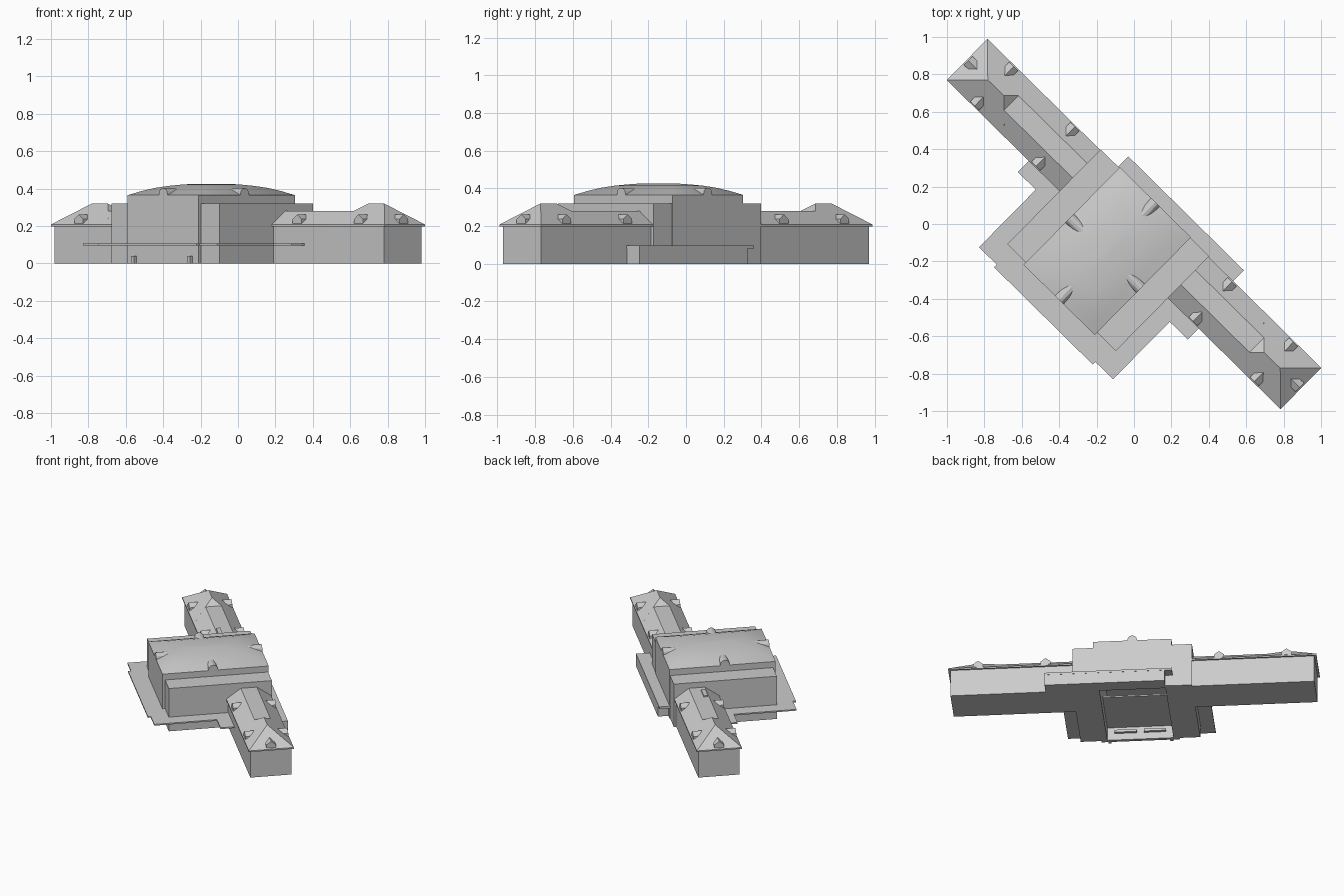
import bpy, bmesh
from math import radians, cos, sin, pi
from mathutils import Matrix, Vector

if "Cube" in bpy.data.objects:
    bpy.data.objects.remove(bpy.data.objects["Cube"])

GREY = (0.6, 0.6, 0.6, 1.0)
mat = bpy.data.materials.new("plain grey")
mat.use_nodes = True
mat.diffuse_color = GREY
mat.node_tree.nodes["Principled BSDF"].inputs["Base Color"].default_value = GREY

# The building is laid out along u (length) and v (depth), then turned
TURN = Matrix.Rotation(radians(-44.6), 4, 'Z')


def finish(name, bm, smooth=False):
    bmesh.ops.recalc_face_normals(bm, faces=bm.faces)
    bm.transform(TURN)
    for f in bm.faces:
        f.smooth = smooth
    me = bpy.data.meshes.new(name)
    bm.to_mesh(me)
    bm.free()
    me.materials.append(mat)
    ob = bpy.data.objects.new(name, me)
    bpy.context.collection.objects.link(ob)
    return ob


def hull(name, points):
    """Convex solid around the points."""
    bm = bmesh.new()
    for p in points:
        bm.verts.new(p)
    bmesh.ops.convex_hull(bm, input=bm.verts)
    bmesh.ops.dissolve_limit(bm, angle_limit=0.01, verts=bm.verts, edges=bm.edges)
    return finish(name, bm)


def box(name, u, v, z):
    return hull(name, [(a, b, c) for a in u for b in v for c in z])


def prism(name, outline, z0, z1):
    """Vertical extrusion of a plan outline."""
    bm = bmesh.new()
    face = bm.faces.new([bm.verts.new((u, v, z0)) for u, v in outline])
    ext = bmesh.ops.extrude_face_region(bm, geom=[face])
    top = [g for g in ext["geom"] if isinstance(g, bmesh.types.BMVert)]
    bmesh.ops.translate(bm, verts=top, vec=(0, 0, z1 - z0))
    return finish(name, bm)


def dormer(name, u, v, angle, depth, profile):
    """Profile (across, z) run inward from its outer face at (u, v)."""
    out = Vector((cos(angle), sin(angle), 0))
    side = Vector((-sin(angle), cos(angle), 0))
    pts = [Vector((u, v, z)) + side * t - out * d
           for t, z in profile for d in (0, depth)]
    return hull(name, pts)


def mirrored(s, a, b):
    return tuple(sorted((s * a, s * b)))


GABLE = [(-.033, .21), (.033, .21), (.033, .237), (0, .262), (-.033, .237)]
ARCH = [(-.032, .355), (.032, .355)] + [
    (.032 * cos(k * pi / 6), .373 + .03 * sin(k * pi / 6)) for k in range(7)]

# Two mirrored wings with raised end pavilions
for s, side in ((-1, "right"), (1, "left")):
    box(side + "_wing_walls", mirrored(s, .38, 1.238), (-.142, .142), (0, .2))
    box(side + "_wing_eaves", mirrored(s, .39, 1.253), (-.155, .155), (.198, .208))
    hull(side + "_wing_roof",
         [(s * u, v, z) for u in (.39, .95)
          for v, z in ((-.155, .208), (.155, .208), (-.055, .28), (.055, .28))])
    hull(side + "_pavilion_roof",
         [(s * u, v, .208) for u in (.82, 1.253) for v in (-.155, .155)]
         + [(s * .978, 0, .32), (s * 1.098, 0, .32)])
    for i, u in enumerate((.59, 1.05)):
        dormer(f"{side}_back_dormer_{i}", s * u, .148, pi / 2, .075, GABLE)
        dormer(f"{side}_front_dormer_{i}", s * u, -.148, -pi / 2, .075, GABLE)
    dormer(side + "_end_dormer", s * 1.245, 0, 0 if s > 0 else pi, .075, GABLE)

box("roof_hatch", (-.56, -.46), (-.05, -.02), (.27, .288))

# Central hall: hollow, open underneath
for s, side in ((-1, "right"), (1, "left")):
    box(side + "_side_block", mirrored(s, .24, .407), (-.552, .159), (0, .32))
    box(side + "_hall_wall", mirrored(s, .225, .267), (-.57, .163), (0, .365))
    box(side + "_door_post", mirrored(s, .2, .22), (-.59, -.56), (0, .04))
box("hall_front_wall", (-.267, .267), (-.57, -.545), (0, .365))
box("hall_back_wall", (-.267, .267), (.13, .163), (0, .365))
box("hall_ceiling", (-.267, .267), (-.57, .163), (.335, .365))

# Ledges on the inner face of the front wall
for row in range(4):
    for u in (-.1, .1):
        z = .05 + row * .06
        box("inner_ledge", (u - .075, u + .075), (-.546, -.525), (z, z + .018))

# Domed hip roof from shrinking rings
bm = bmesh.new()
rings = []
for d, z in ((0, .365), (.05, .386), (.1, .403), (.15, .414),
             (.2, .421), (.24, .425), (.262, .426)):
    a, v0, v1 = .267 - d, -.57 + d, .163 - d
    rings.append([bm.verts.new((u, v, z))
                  for u, v in ((-a, v0), (a, v0), (a, v1), (-a, v1))])
for low, high in zip(rings, rings[1:]):
    for i in range(4):
        j = (i + 1) % 4
        bm.faces.new((low[i], low[j], high[j], high[i]))
bm.faces.new(rings[-1])
finish("domed_roof", bm, smooth=True)

for name, u, v, angle in (("back", 0, .163, pi / 2), ("front", 0, -.57, -pi / 2),
                          ("left", .267, -.22, 0), ("right", -.267, -.22, pi)):
    dormer(name + "_arched_dormer", u, v, angle, .11, ARCH)

# Thin canopy around the front and sides
half = [(.37, -.69), (.37, -.67), (.503, -.67), (.503, -.238), (.638, -.238), (.638, -.13)]
prism("front_canopy", half + [(-u, v) for u, v in reversed(half)], .096, .106)

# Low rear annex with an overhanging roof slab
box("rear_annex", (-.225, .59), (.14, .235), (0, .082))
box("rear_annex_roof", (-.276, .592), (.14, .236), (.08, .096))
